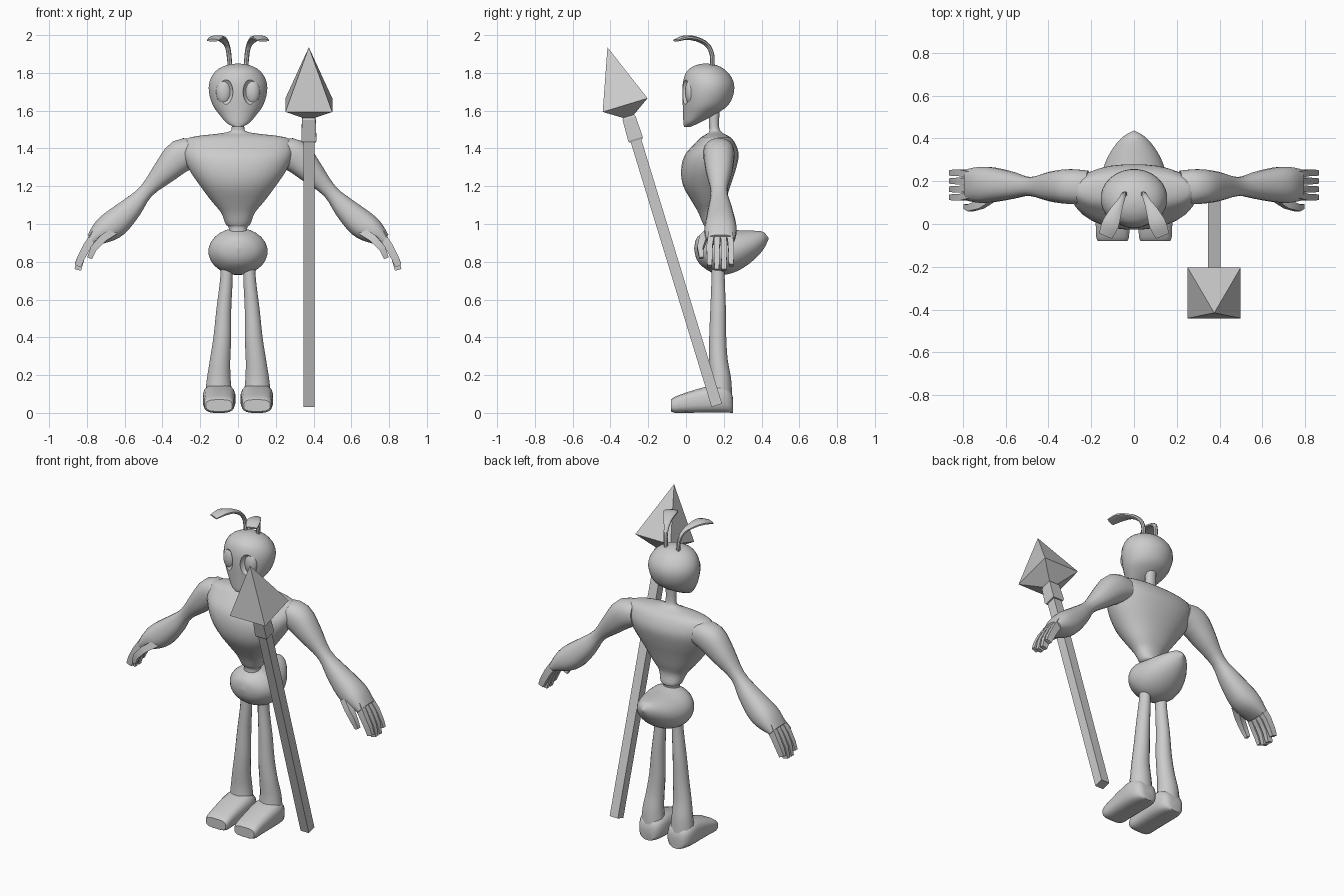
import bpy, bmesh, math
from mathutils import Vector

grey = bpy.data.materials.new("plain grey")
grey.diffuse_color = (0.6, 0.6, 0.6, 1)
X, Y, Z = Vector((1, 0, 0)), Vector((0, 1, 0)), Vector((0, 0, 1))


def add_object(name, bm, mirror=False, angle=40):
    bmesh.ops.recalc_face_normals(bm, faces=bm.faces)
    mesh = bpy.data.meshes.new(name)
    bm.to_mesh(mesh)
    bm.free()
    mesh.materials.append(grey)
    ob = bpy.data.objects.new(name, mesh)
    bpy.context.collection.objects.link(ob)
    if mirror:
        ob.modifiers.new("Mirror", 'MIRROR')
    shade(ob, angle)
    return ob


def shade(ob, angle):
    bpy.ops.object.select_all(action='DESELECT')
    ob.select_set(True)
    bpy.context.view_layer.objects.active = ob
    bpy.ops.object.shade_smooth_by_angle(angle=math.radians(angle))


def resample(rows, steps):
    """Catmull-Rom interpolation of section rows."""
    out = []
    for i in range(len(rows) - 1):
        p0, p1, p2, p3 = (rows[max(i - 1, 0)], rows[i], rows[i + 1], rows[min(i + 2, len(rows) - 1)])
        for s in range(steps):
            t = s / steps
            out.append([0.5 * (2 * b + (c - a) * t + (2 * a - 5 * b + 4 * c - d) * t * t
                               + (3 * b - a - 3 * c + d) * t ** 3)
                        for a, b, c, d in zip(p0, p1, p2, p3)])
    return out + [list(rows[-1])]


def loft(name, rows, side=X, normal=None, sides=20, steps=3, power=2.0, mirror=False, angle=40):
    """Skin rings given as (x, y, z, half size along side, half size across)."""
    rows = resample(rows, steps)
    bm = bmesh.new()
    rings = []
    for i, row in enumerate(rows):
        c = Vector(row[:3])
        t = normal or (Vector(rows[min(i + 1, len(rows) - 1)][:3]) - Vector(rows[max(i - 1, 0)][:3])).normalized()
        u = (side - t * side.dot(t)).normalized()
        v = t.cross(u)
        ring = []
        for k in range(sides):
            a = 2 * math.pi * (k + 0.5) / sides
            co, si = (math.copysign(abs(f) ** (2 / power), f) for f in (math.cos(a), math.sin(a)))
            ring.append(bm.verts.new(c + u * co * max(row[3], 0.001) + v * si * max(row[4], 0.001)))
        rings.append(ring)
    for a, b in zip(rings, rings[1:]):
        for k in range(sides):
            bm.faces.new((a[k], a[(k + 1) % sides], b[(k + 1) % sides], b[k]))
    bm.faces.new(rings[0])
    bm.faces.new(rings[-1])
    return add_object(name, bm, mirror, angle)


def upright(profile, x=0):
    """(z, half width, front y, back y) -> rings stacked in z."""
    return [(x, (f + b) / 2, z, w, (b - f) / 2) for z, w, f, b in profile]


def lengthwise(profile, x=0):
    """(y, half width, low z, high z) -> rings stacked in y."""
    return [(x, y, (lo + hi) / 2, w, (hi - lo) / 2) for y, w, lo, hi in profile]


def ellipsoid(name, centre, radii):
    bm = bmesh.new()
    bmesh.ops.create_uvsphere(bm, u_segments=20, v_segments=12, radius=1)
    for v in bm.verts:
        v.co = Vector(centre) + Vector(a * b for a, b in zip(v.co, radii))
    return add_object(name, bm, mirror=True)


# Torso with neck
loft("torso", upright([
    (0.95, 0.05, 0.10, 0.19), (0.985, 0.05, 0.10, 0.19), (1.0, 0.066, 0.09, 0.20), (1.06, 0.09, 0.065, 0.19),
    (1.12, 0.14, 0.03, 0.21), (1.2, 0.20, -0.015, 0.235), (1.28, 0.255, -0.027, 0.262),
    (1.36, 0.29, -0.01, 0.28), (1.42, 0.29, 0.04, 0.265), (1.46, 0.25, 0.08, 0.235),
    (1.485, 0.06, 0.12, 0.19), (1.52, 0.033, 0.122, 0.175), (1.62, 0.035, 0.12, 0.18)]),
    normal=Z, sides=28, power=2.2, angle=60)

# Head with hollowed eye sockets
head = loft("head", upright([
    (1.513, 0.02, -0.01, 0.02), (1.535, 0.06, -0.014, 0.07), (1.58, 0.10, -0.016, 0.155),
    (1.63, 0.135, -0.018, 0.225), (1.70, 0.155, -0.02, 0.255), (1.76, 0.15, -0.015, 0.25),
    (1.81, 0.118, 0.005, 0.215), (1.84, 0.065, 0.05, 0.165), (1.85, 0.0, 0.10, 0.11)]),
    normal=Z, sides=28)
socket = ellipsoid("socket_cutter", (0.076, -0.02, 1.70), (0.05, 0.04, 0.076))
cut = head.modifiers.new("Sockets", 'BOOLEAN')
cut.operation, cut.object = 'DIFFERENCE', socket
bpy.context.view_layer.objects.active = head
bpy.ops.object.modifier_apply(modifier=cut.name)
bpy.data.objects.remove(socket)
shade(head, 35)
ellipsoid("eyes", (0.075, 0.025, 1.70), (0.041, 0.03, 0.067))

# Antennae: thin stalk opening into a flat blade
loft("antennae", [
    (0.042, 0.14, 1.82, 0.012, 0.012), (0.048, 0.137, 1.90, 0.013, 0.012), (0.06, 0.11, 1.95, 0.016, 0.012),
    (0.085, 0.06, 1.978, 0.030, 0.012), (0.11, 0.0, 1.987, 0.043, 0.013), (0.133, -0.055, 1.972, 0.036, 0.007)],
    side=Vector((0.92, 0.4, 0)), sides=8, mirror=True)

# Abdomen
loft("abdomen", lengthwise([
    (0.043, 0.0, 0.87, 0.871), (0.053, 0.055, 0.82, 0.92), (0.08, 0.108, 0.78, 0.948), (0.13, 0.147, 0.745, 0.975),
    (0.18, 0.157, 0.73, 0.978), (0.24, 0.15, 0.738, 0.97), (0.30, 0.13, 0.765, 0.967), (0.36, 0.095, 0.81, 0.965),
    (0.41, 0.05, 0.865, 0.958), (0.437, 0.0, 0.92, 0.925)]), normal=Y, sides=24)

# Arms
loft("arms", [
    (0.22, 0.17, 1.38, 0.08, 0.07), (0.30, 0.175, 1.362, 0.082, 0.088), (0.385, 0.175, 1.28, 0.07, 0.068),
    (0.485, 0.175, 1.175, 0.044, 0.04), (0.565, 0.18, 1.085, 0.062, 0.06), (0.65, 0.183, 1.005, 0.08, 0.076),
    (0.715, 0.183, 0.96, 0.085, 0.066), (0.775, 0.183, 0.915, 0.075, 0.035)],
    side=Y, power=2.3, mirror=True, angle=60)

# Fingers and thumbs
for i, (y, drop) in enumerate([(0.125, 0.02), (0.163, 0.0), (0.201, 0.0), (0.239, 0.025)]):
    loft(f"finger_{i + 1}", [
        (0.75, y * 0.8 + 0.037, 0.95, 0.022, 0.035), (0.80, y, 0.88, 0.022, 0.03),
        (0.832, y, 0.82, 0.021, 0.028), (0.848, y, 0.757 + drop, 0.017, 0.025)],
        side=Y, sides=4, steps=1, mirror=True, angle=25)
loft("thumb", [
    (0.66, 0.13, 0.96, 0.03, 0.03), (0.72, 0.09, 0.92, 0.028, 0.028),
    (0.765, 0.075, 0.87, 0.022, 0.025), (0.785, 0.082, 0.82, 0.016, 0.018)],
    side=Y, sides=4, steps=1, mirror=True, angle=25)

# Legs and feet
loft("legs", [
    (0.06, 0.17, 0.80, 0.03, 0.035), (0.062, 0.17, 0.70, 0.034, 0.036), (0.075, 0.17, 0.55, 0.04, 0.042),
    (0.083, 0.168, 0.40, 0.048, 0.046), (0.095, 0.172, 0.28, 0.055, 0.05), (0.102, 0.182, 0.18, 0.064, 0.058),
    (0.102, 0.18, 0.08, 0.075, 0.066)], normal=Z, sides=16, mirror=True)
loft("feet", lengthwise([
    (0.25, 0.035, 0.0, 0.07), (0.235, 0.065, 0.0, 0.12), (0.18, 0.085, 0.0, 0.15), (0.10, 0.085, 0.0, 0.138),
    (0.0, 0.08, 0.0, 0.108), (-0.06, 0.078, 0.0, 0.085), (-0.08, 0.07, 0.008, 0.07)], x=0.1),
    normal=-Y, sides=16, steps=2, power=3.2, mirror=True)

# Spear: square rings along a leaning axis
base, axis = Vector((0.375, 0.163, 0.04)), Vector((0, -0.292, 0.9564))
r2 = math.sqrt(2)
for name, profile in {
    "spear_shaft": [(0, 0.029), (1.50, 0.029)],
    "spear_collar": [(1.465, 0.036), (1.475, 0.040), (1.59, 0.036), (1.60, 0.03), (1.63, 0.03)],
    "spear_head": [(1.60, 0.03), (1.662, 0.124), (1.98, 0.0)],
}.items():
    loft(name, [(*(base + axis * t), w * r2, w * r2) for t, w in profile],
         normal=axis, sides=4, steps=1, angle=1)
